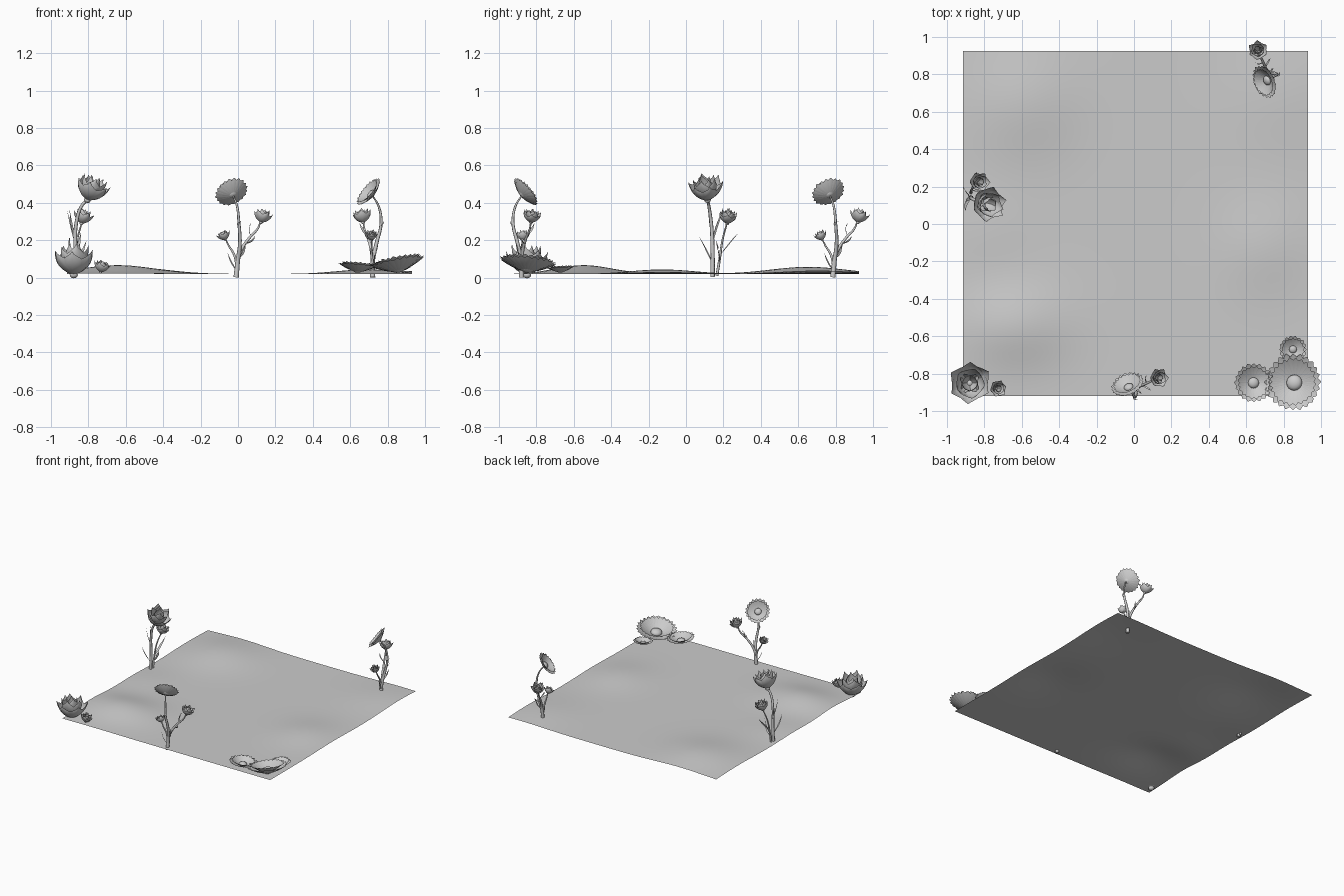
import bpy, bmesh, math, random
from mathutils import Vector, Matrix

if "Cube" in bpy.data.objects:
    bpy.data.objects.remove(bpy.data.objects["Cube"])

random.seed(4)
rad = math.radians


def add_mesh(name, bm, M=Matrix()):
    bm.transform(M)
    me = bpy.data.meshes.new(name)
    bm.to_mesh(me)
    bm.free()
    for p in me.polygons:
        p.use_smooth = True
    ob = bpy.data.objects.new(name, me)
    bpy.context.collection.objects.link(ob)
    return ob


def place(base, normal):
    q = Vector((0, 0, 1)).rotation_difference(Vector(normal).normalized())
    return Matrix.Translation(base) @ q.to_matrix().to_4x4()


# petal outlines: half width as a fraction, for t from base to tip
def pointed(t):
    return max(0.02, (0.3 * (1 - t) + math.sin(math.pi * t ** 0.85) ** 0.85 * 0.92) * (1 - t ** 8))


def rounded(t):
    body = 0.35 + 0.65 * min(1, t / 0.7)
    return body * (1 if t < 0.75 else max(0.12, math.sqrt(max(0, 1 - ((t - 0.75) / 0.25) ** 2))))


def petal(bm, ang, r0, z0, L, W, e0, e1, cup, shape, nu=10, nv=4):
    R = Matrix.Rotation(ang, 3, 'Z')
    r, z, rows = r0, z0, []
    for i in range(nu + 1):
        t = i / nu
        e = rad(e0 + (e1 - e0) * t)
        if i:
            r += math.cos(e) * L / nu
            z += math.sin(e) * L / nu
        w = W * shape(t)
        row = []
        for j in range(nv + 1):
            s = 2 * j / nv - 1
            d = cup * s * s * w
            row.append(bm.verts.new(R @ Vector((r - math.sin(e) * d, s * w, z + math.cos(e) * d))))
        rows.append(row)
    for a, b in zip(rows, rows[1:]):
        for j in range(nv):
            bm.faces.new((a[j], b[j], b[j + 1], a[j + 1]))


def dome(bm, r, h, z):
    S = Matrix.Translation((0, 0, z)) @ Matrix.Diagonal((r, r, h, 1))
    bmesh.ops.create_uvsphere(bm, u_segments=16, v_segments=8, radius=1, matrix=S)


# cup flower with three rings of pointed petals
def cup_flower(name, L, M, spin=0.0):
    bm = bmesh.new()
    for n, k, w, e0, e1, off in ((6, 1.0, .36, 12, 80, 0), (5, 1.0, .33, 32, 92, .5), (4, .92, .28, 55, 98, .2)):
        for i in range(n):
            a = spin + 2 * math.pi * (i + off) / n + random.uniform(-.08, .08)
            petal(bm, a, .03 * L, 0, L * k * random.uniform(.94, 1.05), w * L, e0, e1, .45, pointed)
    dome(bm, .12 * L, .1 * L, 0)
    return add_mesh(name, bm, M)


# daisy with two rings of narrow petals and a domed centre
def daisy(name, R, M, n=20):
    bm = bmesh.new()
    for k, off, z, e0, e1 in ((1.0, 0, 0, 12, 32), (.86, .5, .05, 20, 38)):
        for i in range(n):
            a = 2 * math.pi * (i + off) / n
            petal(bm, a, .15 * R, z * R, .93 * R * k * random.uniform(.97, 1.03),
                  math.pi * R * k / n * 1.02, e0, e1, .2, rounded, 9, 2)
    dome(bm, .28 * R, .17 * R, .12 * R)
    return add_mesh(name, bm, M)


def stem(name, pts, r0, r1, M=Matrix()):
    cu = bpy.data.curves.new(name, 'CURVE')
    cu.dimensions = '3D'
    cu.bevel_depth = 1.0
    cu.bevel_resolution = 2
    cu.resolution_u = 6
    cu.use_fill_caps = True
    sp = cu.splines.new('BEZIER')
    sp.bezier_points.add(len(pts) - 1)
    for i, (b, p) in enumerate(zip(sp.bezier_points, pts)):
        b.co = M @ Vector(p)
        b.handle_left_type = b.handle_right_type = 'AUTO'
        b.radius = r0 + (r1 - r0) * i / (len(pts) - 1)
    ob = bpy.data.objects.new(name, cu)
    bpy.context.collection.objects.link(ob)


# slim curved leaf between two points
def leaf(name, a, mid, b, w, M=Matrix()):
    a, mid, b = Vector(a), Vector(mid), Vector(b)
    bm = bmesh.new()
    rows = []
    for i in range(11):
        t = i / 10
        p = a * (1 - t) ** 2 + mid * 2 * t * (1 - t) + b * t * t
        d = (mid - a) * (1 - t) + (b - mid) * t
        side = d.cross(Vector((0.3, 0.5, 1) if abs(d.normalized().z) < .9 else (1, 1, 0))).normalized()
        h = w * max(.04, math.sin(math.pi * (.12 + .88 * t)))
        rows.append([bm.verts.new(p + side * h), bm.verts.new(p + d.normalized().cross(side) * h * .4),
                     bm.verts.new(p - side * h)])
    for p, q in zip(rows, rows[1:]):
        for j in range(2):
            bm.faces.new((p[j], q[j], q[j + 1], p[j + 1]))
    add_mesh(name, bm, M)


# gently rolling ground sheet
bm = bmesh.new()
bmesh.ops.create_grid(bm, x_segments=48, y_segments=48, size=0.922)
bumps = ((-.65, -.55, .047, .2, .15), (-.6, .65, .038, .2, .2), (.68, -.13, .024, .16, .17),
         (-.8, -.05, .012, .15, .15), (.8, .7, .018, .2, .2))
for v in bm.verts:
    v.co.z = .02 + sum(h * math.exp(-((v.co.x - x) / sx) ** 2 / 2 - ((v.co.y - y) / sy) ** 2 / 2)
                       for x, y, h, sx, sy in bumps)
    v.co.x += .007
    v.co.y += .003
add_mesh("ground_sheet", bm)


# branching daisy plant, used twice
def daisy_plant(tag, base, turn):
    M = Matrix.Translation(base) @ Matrix.Rotation(rad(turn), 4, 'Z')
    stem(tag + "_main_stem", [(0, 0, 0), (.008, 0, .08), (.02, -.02, .18), (.015, -.045, .29),
                              (.005, -.032, .38), (-.015, 0, .435)], .014, .004, M)
    stem(tag + "_right_branch", [(.003, 0, .04), (.02, .005, .13), (.07, .025, .21), (.115, .045, .26),
                                 (.13, .05, .295)], .011, .004, M)
    stem(tag + "_left_branch", [(.004, 0, .06), (-.01, .005, .12), (-.04, .005, .17), (-.055, .005, .2)],
         .008, .0035, M)
    daisy(tag + "_daisy", .092, M @ place((-.015, 0, .437), (-.3, .7, .6)))
    cup_flower(tag + "_right_bud", .082, M @ place((.133, .051, .293), (.25, .15, 1)))
    cup_flower(tag + "_left_bud", .058, M @ place((-.056, .005, .2), (-.4, .1, 1)))
    leaves = (((0, 0, .04), (-.03, -.01, .08), (-.045, -.01, .13)), ((.01, 0, .1), (.05, -.02, .13), (.05, -.03, .19)),
              ((.05, .02, .18), (.09, .0, .19), (.1, -.01, .22)), ((.015, -.04, .27), (.0, -.06, .29), (.03, -.06, .3)),
              ((.08, .03, .22), (.06, .06, .26), (.08, .07, .29)))
    for i, (a, m, b) in enumerate(leaves):
        leaf(f"{tag}_leaf_{i}", a, m, b, .006, M)


daisy_plant("front_plant", (-.01, -.88, .002), 0)
daisy_plant("back_plant", (.72, .785, .002), 90)

# tall cup-flower plant on the left edge
stem("left_main_stem", [(-.875, .142, .005), (-.87, .142, .15), (-.865, .135, .29), (-.835, .122, .385),
                        (-.8, .115, .42)], .012, .007)
stem("left_side_stem", [(-.872, .165, .01), (-.87, .18, .1), (-.86, .195, .2), (-.835, .22, .295)], .008, .004)
cup_flower("left_flower", .15, place((-.805, .115, .415), (.38, -.12, 1)), .3)
cup_flower("left_bud", .085, place((-.837, .22, .29), (.25, .12, 1)))
for i, (a, m, b) in enumerate((((-.87, .14, .08), (-.91, .11, .15), (-.9, .07, .22)),
                               ((-.87, .18, .12), (-.85, .22, .17), (-.84, .28, .24)),
                               ((-.87, .14, .18), (-.89, .16, .28), (-.915, .2, .36)),
                               ((-.87, .18, .08), (-.83, .18, .13), (-.81, .16, .2)),
                               ((-.87, .15, .2), (-.89, .13, .27), (-.9, .12, .36)))):
    leaf(f"left_leaf_{i}", a, m, b, .008)

# large cup flower and bud on the front left corner
cup_flower("corner_flower", .183, place((-.878, -.85, .015), (.0, .0, 1)), .5)
cup_flower("corner_bud", .07, place((-.735, -.88, .03), (.25, 0, 1)), .2)

# cluster of low daisies on the front right corner
daisy("corner_daisy_large", .152, place((.86, -.85, .035), (-.18, .1, 1)), 24)
daisy("corner_daisy_medium", .104, place((.638, -.85, .032), (.08, .05, 1)), 20)
daisy("corner_daisy_small", .073, place((.85, -.67, .03), (0, -.05, 1)), 18)
